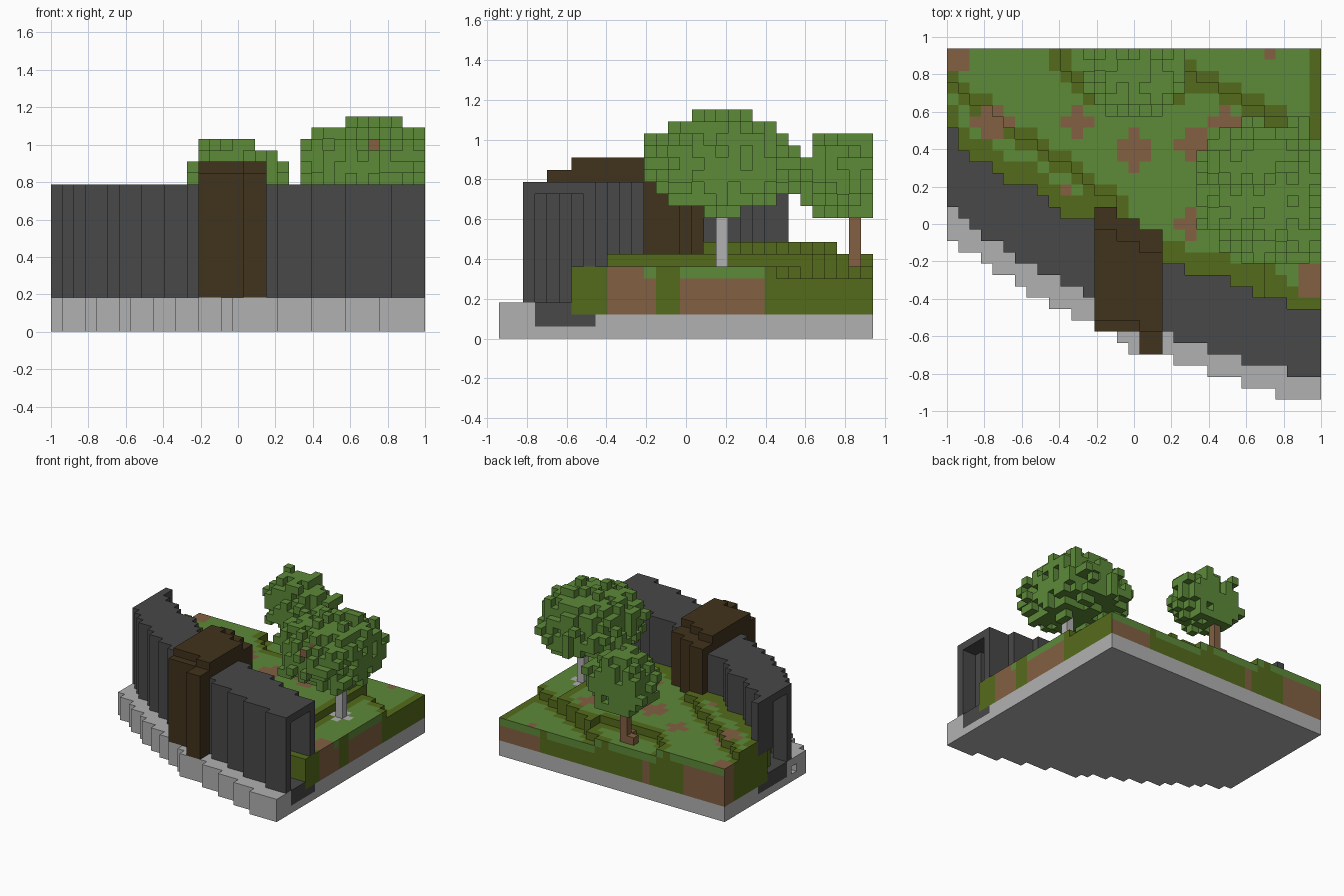
import bpy, bmesh, random
from mathutils import Vector

random.seed(11)
if "Cube" in bpy.data.objects:
    bpy.data.objects.remove(bpy.data.objects["Cube"])

# Block grid: columns along x, rows along y
NX, NY = 33, 31
V = 2 / NX
ORIGIN = Vector((-1, -NY * V / 2, 0))
SIDES = [Vector(d) for d in ((1, 0, 0), (-1, 0, 0), (0, 1, 0), (0, -1, 0), (0, 0, 1), (0, 0, -1))]
CROSS = ((1, 0), (-1, 0), (0, 1), (0, -1))


def material(name, *rgb):
    m = bpy.data.materials.new(name)
    lin = [((c / 255 + 0.055) / 1.055) ** 2.4 for c in rgb] + [1]
    m.use_nodes = True
    m.diffuse_color = lin
    m.node_tree.nodes["Principled BSDF"].inputs["Base Color"].default_value = lin
    return m


STONE = material("light stone", 177, 177, 177)
WALL = material("dark wall grey", 72, 72, 72)
TIMBER = material("dark timber", 65, 50, 28)
GRASS = material("grass green", 93, 138, 57)
OLIVE = material("olive grass", 85, 107, 28)
SOIL = material("brown soil", 130, 96, 66)

parts = {}
filled = set()


def add(name, cells, paint):
    """Register the blocks of a part; earlier parts win shared cells."""
    parts[name] = (set(cells) - filled, paint)
    filled.update(cells)


def build(name, cells, paint):
    """Make a mesh of the exposed block faces."""
    bm = bmesh.new()
    mesh = bpy.data.meshes.new(name)
    corners, mats = {}, []
    for cell in sorted(cells):
        for n in SIDES:
            if tuple(int(a + b) for a, b in zip(cell, n)) in filled:
                continue
            u = Vector((n.y, n.z, n.x))
            w = n.cross(u)
            mid = Vector(cell) + Vector((0.5, 0.5, 0.5)) + n / 2
            quad = []
            for a, b in ((-1, -1), (1, -1), (1, 1), (-1, 1)):
                key = tuple(round(c) for c in mid + (u * a + w * b) / 2)
                if key not in corners:
                    corners[key] = bm.verts.new(ORIGIN + Vector(key) * V)
                quad.append(corners[key])
            mat = paint(cell, n) if callable(paint) else paint
            if mat not in mats:
                mats.append(mat)
            bm.faces.new(quad).material_index = mats.index(mat)
    bm.to_mesh(mesh)
    bm.free()
    for m in mats:
        mesh.materials.append(m)
    bpy.context.collection.objects.link(bpy.data.objects.new(name, mesh))


# Stepped plan curves: each drops one row at the listed columns
def stepped(start, drops):
    return [start - sum(i >= c for c in drops) for i in range(NX)]


ledge = stepped(14, [1, 3, 4, 6, 7, 9, 11, 13, 15, 16, 20, 23, 26, 29])
front = stepped(17, [1, 2, 3, 5, 6, 8, 10, 12, 13, 15, 17, 20, 23, 26, 30])
back = stepped(24, [1, 1, 2, 4, 5, 8, 9, 10, 13, 15, 17, 19, 21, 25, 27, 30])


def in_wall(i, j):
    i = min(max(i, 0), NX - 1)
    return front[i] <= j < back[i]


def level(i, j):
    """Top of the ground terraces, falling towards the far corner."""
    x, y = (i + 0.5) * V - 1, (j + 0.5 - NY / 2) * V
    if x < -0.1 and y < 0.76 - 0.71 * (x + 1):
        return 8
    far = 0.94 - 0.53 * (x - 0.07)
    near = 0.94 - 1.1 * (x + 0.45) if x < -0.2 else 0.7 if x < 0.25 else far
    if i < 28 and y < near:
        return 7
    return 6 if y < far else 5


# Timber gatehouse across the wall, with a raised middle
gate = []
for i in range(13, 19):
    j0, j1 = (6 if i < 17 else 4), 17 - (i >= 15) - (i >= 17)
    for j in range(j0, j1):
        raised = (7 if i < 17 else 6) <= j < j1 - 2
        gate += [(i, j, k) for k in range(3, 15 if raised else 14)]
add("gatehouse", gate, TIMBER)

# Hollow wall: outer skin and roof, open at both ends
shell = []
for i in range(NX):
    for j in range(front[i], back[i]):
        edge = not all(in_wall(i + a, j + b) for a in (-1, 0, 1) for b in (-1, 0, 1))
        shell += [(i, j, k) for k in range(3, 13)
                  if k == 12 or (edge and (j < back[i] - 3 or k >= 6))]
add("hollow_wall", shell, WALL)

# Dark floor inside the wall
add("passage_floor", [(i, j, k) for i in range(NX) for k in (1, 2)
                      for j in range(front[i] + 1, back[i] - 2 * (k - 1))], WALL)

# Trees
trunk_a, trunk_b = (29, 18), (15, 29)
add("large_tree_trunk", [trunk_a + (k,) for k in range(6, 13)], STONE)
add("small_tree_trunk", [trunk_b + (k,) for k in range(6, 12)]
    + [(15, 28, 6), (14, 29, 6)], SOIL)


def crown(centre, radii, power):
    """Ragged leaf ball with random notches."""
    c = Vector(centre) - ORIGIN
    cells = []
    for i in range(NX):
        for j in range(NY):
            for k in range(10, 19):
                p = [((q + 0.5) * V - o) / r for q, o, r in zip((i, j, k), c, radii)]
                d = sum(abs(t) ** power for t in p)
                cut = i == NX - 1 or j == NY - 1
                if d < 1.14 - 0.62 * random.random() and not (cut and random.random() < 0.25):
                    cells.append((i, j, k))
    return cells


def leaf_paint(cell, n):
    # One bare branch end shows through the front of the crown
    return SOIL if cell[0] == 28 and cell[2] == 16 and n.y < -0.5 else GRASS


add("large_tree_crown", crown((0.72, 0.18, 0.88), (0.39, 0.39, 0.25), 2.3), leaf_paint)
add("small_tree_crown", crown((0, 0.83, 0.82), (0.27, 0.26, 0.215), 2.4), GRASS)

# Terraced ground with earth patches: column, row, squared radius
patches = [(11, 24, 1), (4, 24, 1), (3, 24, 1), (16, 21, 1), (16, 22, 1), (21, 22, 1),
           (22, 22, 1), (24, 24, 1), (21, 15, 1), (32, 10, 2), (0, 30, 2),
           (28, 30, 0), (10, 18, 0)]


def ground_paint(cell, n):
    i, j, k = cell
    top = level(i, j) - 1
    if n.z > 0.5:
        if any((i - a) ** 2 + (j - b) ** 2 <= r for a, b, r in patches):
            return SOIL
        if abs(i - trunk_a[0]) + abs(j - trunk_a[1]) == 1:
            return STONE
        rim = any(level(i + a, j + b) != top + 1 for a, b in CROSS)
        edge = i == NX - 1 and j > 22
        return OLIVE if rim or edge or j < back[i] + 2 else GRASS
    if n.x > 0.5 and i == NX - 1:
        if 9 <= j < 12 or (k < 5 and (j == 12 or 15 <= j < 22)):
            return SOIL
        return GRASS if k == 5 and (j == 12 or 15 <= j < 22) else OLIVE
    if n.y > 0.5 and j == NY - 1:
        if k == top:
            return OLIVE if i % 9 == 8 else GRASS
        return SOIL if i < 6 or i == 11 or i > 26 else OLIVE
    if n.x < -0.5 and i == 0:
        return SOIL if j > 28 else OLIVE
    return OLIVE


add("terraced_ground", [(i, j, k) for i in range(NX) for j in range(back[i] - 2, NY)
                        for k in range(2, level(i, j) if j >= back[i] else 6)], ground_paint)

# Stone slab with the raised front ledge and a small drain hole at one end
slab = {(i, j, k) for i in range(NX) for j in range(ledge[i], NY)
        for k in range(3) if k < 2 or j < back[i] - 2}
add("stone_base", slab - {(0, 16, 1)}, STONE)

for part, (blocks, colour) in parts.items():
    build(part, blocks, colour)
